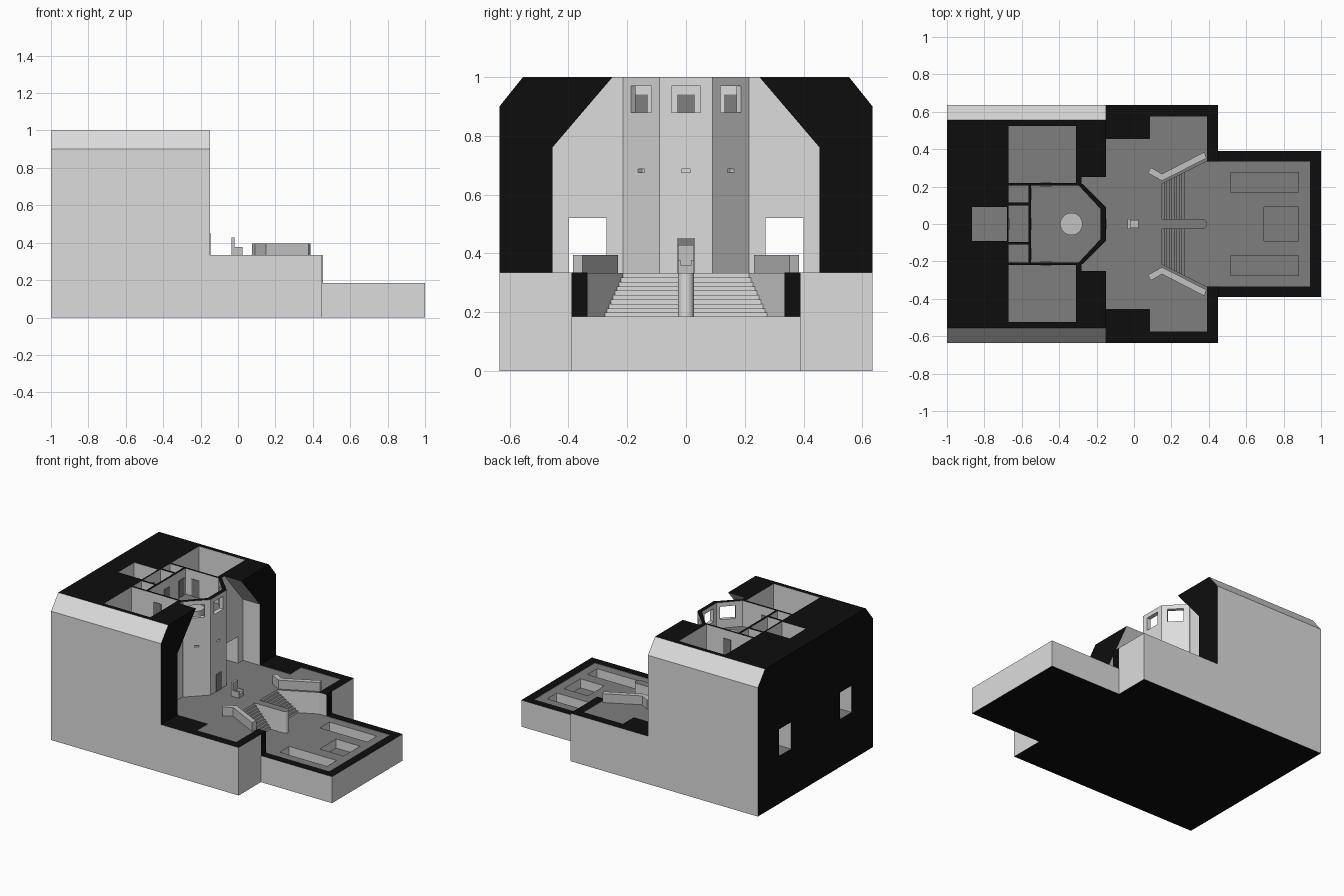
import bpy, bmesh, math
from mathutils import Matrix

if "Cube" in bpy.data.objects:
    bpy.data.objects.remove(bpy.data.objects["Cube"])


def mat(name, v):
    m = bpy.data.materials.new(name)
    m.diffuse_color = (v, v, v, 1)
    m.use_nodes = True
    m.node_tree.nodes["Principled BSDF"].inputs["Base Color"].default_value = m.diffuse_color
    return m


WALL, FLOOR = mat("pale grey stone", 0.72), mat("dark grey floor", 0.21)
BLACK, FURN = mat("black cut", 0.004), mat("mid grey furniture", 0.54)


def make(name, bm, *mats):
    bmesh.ops.recalc_face_normals(bm, faces=bm.faces)
    me = bpy.data.meshes.new(name)
    bm.to_mesh(me)
    bm.free()
    for m in mats:
        me.materials.append(m)
    ob = bpy.data.objects.new(name, me)
    bpy.context.scene.collection.objects.link(ob)
    return ob


def prism(name, pts, a, b, axis="z", mats=(WALL,)):
    """Extrude an xy outline along z, or a yz outline along x."""
    bm = bmesh.new()
    put = (lambda p, h: (p[0], p[1], h)) if axis == "z" else (lambda p, h: (h, p[0], p[1]))
    lo = [bm.verts.new(put(p, a)) for p in pts]
    hi = [bm.verts.new(put(p, b)) for p in pts]
    bm.faces.new(lo)
    bm.faces.new(hi)
    n = len(pts)
    for i in range(n):
        j = (i + 1) % n
        bm.faces.new((lo[i], lo[j], hi[j], hi[i]))
    return make(name, bm, *mats)


def box(name, x0, x1, y0, y1, z0, z1, *mats):
    return prism(name, [(x0, y0), (x1, y0), (x1, y1), (x0, y1)], z0, z1, mats=mats or (WALL,))


def sym(half):
    """Mirror half an xy outline across y = 0."""
    return half + [(x, -y) for x, y in reversed(half)]


def boolean(ob, other, op="DIFFERENCE"):
    other.hide_render = True
    md = ob.modifiers.new("bool", "BOOLEAN")
    md.operation, md.solver, md.object = op, "EXACT", other
    bpy.context.view_layer.objects.active = ob
    bpy.ops.object.modifier_apply(modifier=md.name)
    bpy.data.objects.remove(other)


# Outer solid: tall chamfered rear, middle terrace, low front yard
body = prism("castle_shell", [(-.635, 0), (.635, 0), (.635, .9), (.555, 1), (-.555, 1), (-.635, .9)],
             -1, -.15, "x")
boolean(body, box("mid", -.5, .45, -.635, .635, 0, .335), "UNION")
boolean(body, box("low", .3, 1, -.39, .39, 0, .185), "UNION")

# Hall with sloping ceiling, terrace floor, sunken stair and yard floor
boolean(body, prism("hall", [(-.455, .333), (.455, .333), (.455, .76), (.25, 1), (.25, 1.1),
                             (-.25, 1.1), (-.25, 1), (-.455, .76)], -.28, -.1, "x"))
boolean(body, prism("terrace", sym([(-.2, .455), (.085, .455), (.085, .575), (.39, .575)]), .333, .5))
boolean(body, prism("yard", sym([(.15, .215), (.39, .335), (.94, .335)]), .183, .6))

# Half-octagon tower
boolean(body, prism("tower", sym([(-.3, .215), (-.275, .215), (-.15, .09)]), .32, 1), "UNION")

# Upper rooms, open at the top
UP = .82
boolean(body, prism("tower_room", sym([(-.55, .205), (-.295, .205), (-.178, .08)]), UP, 1.1))
rooms = [(-.67, -.565, .115, .205), (-.67, -.565, -.095, .1), (-.67, -.565, -.205, -.11),
         (-.865, -.68, -.09, .09), (-.67, -.31, .218, .525), (-.67, -.31, -.525, -.218)]
for r in rooms:
    boolean(body, box("room", *r, UP, 1.1))

# Yard pits and lower passages that run out of the back
for s in (-1, 1):
    boolean(body, box("pit", .515, .88, *sorted((s * .17, s * .275)), .12, .3))
    boolean(body, box("passage", -1.1, -.27, *sorted((s * .27, s * .40)), .333, .52))
boolean(body, box("pit", .695, .88, -.09, .09, .12, .3))

# Tower windows and arrow slits on the three facets
for cx, cy, ang in ((-.15, 0, 0), (-.2125, .1525, 45), (-.2125, -.1525, -45)):
    place = Matrix.Translation((cx, cy, 0)) @ Matrix.Rotation(math.radians(ang), 4, "Z")
    for w, d, z0, z1 in ((.05, .045, .88, .97), (.015, .02, .675, .687)):
        c = box("opening", -d, .03, -w, w, z0, z1)
        c.data.transform(place)
        boolean(body, c)


# Colour the shell by direction and height
def near(a, b):
    return abs(a - b) < .0008


body.data.materials.clear()
for m in (WALL, FLOOR, BLACK):
    body.data.materials.append(m)
for p in body.data.polygons:
    n, c = p.normal, p.center
    k = 0
    if n.z > .9:
        if near(c.z, 1) or near(c.z, .335) or near(c.z, .185):
            k = 2
        elif c.z < .85 and not .6 < c.z < .7:
            k = 1
    elif n.z < -.9 and c.z < .01:
        k = 2
    elif n.x < -.9 and near(c.x, -1):
        k = 2
    elif n.x > .9 and near(c.x, -.15):
        corners = [abs(body.data.vertices[v].co.y) for v in p.vertices]
        k = 2 if max(corners) > .2 else 0
    p.material_index = k

# Black cut strips beside the yard entrance
for s in (-1, 1):
    box("cut_strip", .449, .452, *sorted((s * .335, s * .39)), .185, .335, BLACK)

# Stair: treads dark, risers pale
N = 10
bm = bmesh.new()
prof = []
for i in range(N):
    x = .15 + .12 * i / (N - 1)
    prof += [(x, .333 - .15 * i / N), (x, .333 - .15 * (i + 1) / N)]
rows = [[bm.verts.new((x, s * (.215 + .5 * (x - .15)), z)) for s in (-1, 1)] for x, z in prof]
for a, b in zip(rows, rows[1:]):
    bm.faces.new((a[0], b[0], b[1], a[1]))
stair = make("stair", bm, WALL, FLOOR)
if sum(p.normal.z for p in stair.data.polygons) < 0:
    stair.data.flip_normals()

# Rounded pier in the middle of the stair
arc = [(.363 + .027 * math.cos(math.radians(a)), .027 * math.sin(math.radians(a)))
       for a in range(-90, 91, 10)]
pier = prism("stair_pier", [(.14, -.027)] + arc + [(.14, .027)], .183, .3335, mats=(WALL, FLOOR))
for ob in (stair, pier):
    for p in ob.data.polygons:
        p.material_index = 1 if p.normal.z > .9 else 0

# Angled parapets either side of the stair
for s in (-1, 1):
    pts = [(.075, .272), (.15, .231), (.388, .352), (.376, .385), (.15, .268), (.09, .302)]
    prism("parapet", [(x, s * y) for x, y in pts], .333, .395, mats=(FURN,))

# Throne: back, seat, two arms
box("throne_back", -.035, -.02, -.027, .027, .333, .428, FURN)
box("throne_seat", -.02, .025, -.017, .017, .333, .358, FURN)
for s in (-1, 1):
    box("throne_arm", -.02, .025, *sorted((s * .017, s * .027)), .333, .376, FURN)

# Round table in the tower room
bm = bmesh.new()
bmesh.ops.create_cone(bm, cap_ends=True, segments=32, radius1=.06, radius2=.06, depth=.04,
                      matrix=Matrix.Translation((-.335, 0, UP + .02)))
table = make("round_table", bm, FURN)

# Smooth the round parts
for ob in (table, pier):
    bpy.ops.object.select_all(action="DESELECT")
    ob.select_set(True)
    bpy.context.view_layer.objects.active = ob
    bpy.ops.object.shade_smooth_by_angle(angle=math.radians(30))

# Dark doors as thin plates
for x, z in ((-.15, .333), (-.55, UP), (-.67, UP), (-.865, UP)):
    if x != -.865:
        box("door", x - .001, x + .004, -.03, .03, z, z + .12, FLOOR)
for s in (-1, 1):
    for y0, y1 in ((.2, .206), (.217, .223)):
        y0, y1 = (.201, .206) if y0 == .2 else (.217, .222)
        box("side_door", -.5, -.44, *sorted((s * y0, s * y1)), UP, UP + .12, FLOOR)
    box("closet_door", -.551, -.546, *sorted((s * .13, s * .19)), UP, UP + .12, FLOOR)
